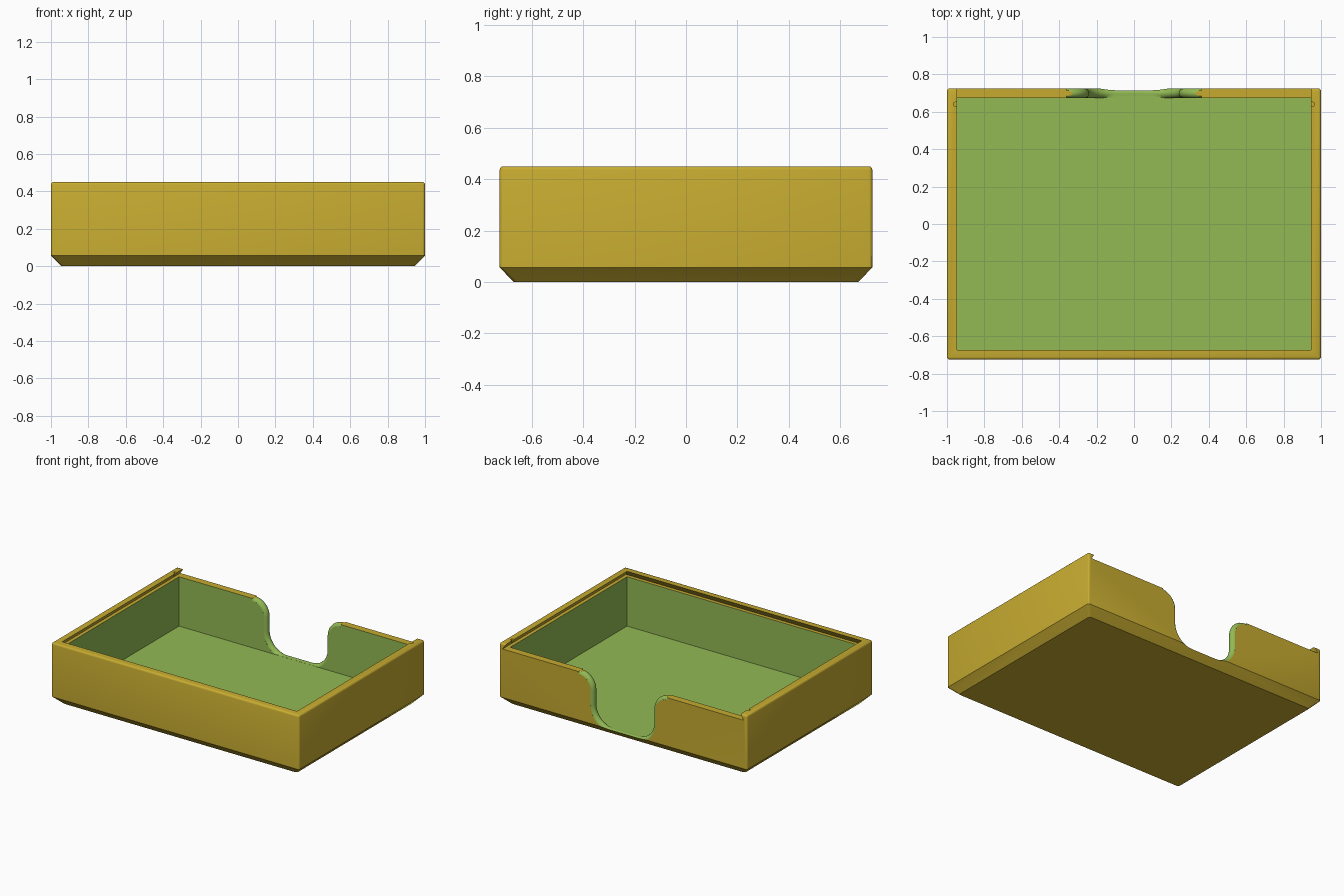
import bpy, bmesh, math

if "Cube" in bpy.data.objects:
    bpy.data.objects.remove(bpy.data.objects["Cube"], do_unlink=True)


def material(name, rgb):
    m = bpy.data.materials.new(name)
    m.use_nodes = True
    m.diffuse_color = (*rgb, 1)
    m.node_tree.nodes["Principled BSDF"].inputs["Base Color"].default_value = (*rgb, 1)
    return m


MATERIALS = [material("mustard_yellow", (0.57, 0.41, 0.03)),
             material("leaf_green", (0.29, 0.49, 0.09))]
YELLOW, GREEN = 0, 1


def loft(bm, loops):
    """Skin closed loops of equal length and cap both ends."""
    rings = [[bm.verts.new(p) for p in loop] for loop in loops]
    for a, b in zip(rings, rings[1:]):
        for i in range(len(a)):
            j = (i + 1) % len(a)
            bm.faces.new((a[i], a[j], b[j], b[i]))
    bm.faces.new(rings[0])
    bm.faces.new(rings[-1])
    bmesh.ops.recalc_face_normals(bm, faces=bm.faces)


def make_object(name, bm, colour):
    for f in bm.faces:
        f.material_index = colour
    mesh = bpy.data.meshes.new(name)
    bm.to_mesh(mesh)
    bm.free()
    for m in MATERIALS:
        mesh.materials.append(m)
    ob = bpy.data.objects.new(name, mesh)
    bpy.context.collection.objects.link(ob)
    return ob


def rect(x, y0, y1, z):
    return [(-x, y0, z), (x, y0, z), (x, y1, z), (-x, y1, z)]


def prism(name, loops, colour):
    bm = bmesh.new()
    loft(bm, loops)
    return make_object(name, bm, colour)


# Main dimensions
HX, HY, TOP, CHAMFER = 1.0, 0.725, 0.45, 0.055
IX, IY, FLOOR, LEDGE = 0.947, 0.673, 0.05, 0.41

# Outer block with chamfered base and softly rounded corners
bm = bmesh.new()
loft(bm, [rect(HX - CHAMFER, CHAMFER - HY, HY - CHAMFER, 0),
          rect(HX, -HY, HY, CHAMFER),
          rect(HX, -HY, HY, TOP)])
soft = [e for e in bm.edges
        if abs(e.verts[0].co.z - e.verts[1].co.z) > 0.01 or e.verts[0].co.z > TOP - 0.01]
bmesh.ops.bevel(bm, geom=soft, offset=0.014, segments=3, profile=0.5, affect='EDGES')
box = make_object("box_body", bm, YELLOW)

# Dovetail track for a sliding lid, open at the back
under, rise = 0.026, 0.02
lid_track = prism("lid_track_cutter", [
    rect(IX + under, -IY - under, HY + 0.1, LEDGE),
    rect(IX, -IY, HY + 0.1, TOP),
    rect(IX - rise, -IY + rise, HY + 0.1, TOP + 0.03)], YELLOW)

# Inner cavity
cavity = prism("cavity_cutter", [rect(IX, -IY, IY, FLOOR),
                                 rect(IX, -IY, IY, LEDGE + 0.008)], GREEN)


# Finger notch in the back wall, with a fully rounded edge
def notch_loop(y, grow, lowest):
    top_x, top_z, top_r = 0.36, 0.295, 0.12 - grow
    low_x, low_z, low_r = 0.10, 0.192, 0.14 + grow
    steps = 12
    half = []
    for i in range(steps + 1):
        a = math.pi / 2 * i / steps
        half.append((low_x + low_r * math.sin(a),
                     max(low_z - low_r * math.cos(a), lowest)))
    for i in range(steps + 1):
        a = math.pi / 2 * i / steps
        half.append((top_x - top_r * math.cos(a), top_z + top_r * math.sin(a)))
    half.append((top_x + 0.001, TOP + 0.1))
    right = [(x, y, z) for x, z in half]
    return right + [(-x, y, z) for x, z in reversed(half)]


middle, radius = (HY + IY) / 2, (HY - IY) / 2
sections = [notch_loop(IY - 0.03, radius * 0.85, FLOOR + 0.0005)]
for k in range(9):
    a = math.radians(-80 + 20 * k)
    grow = radius * (1 - math.cos(a))
    sections.append(notch_loop(middle + radius * math.sin(a), grow,
                               FLOOR + 0.0005 if a < 0 else 0))
sections.append(notch_loop(HY + 0.03, radius * 0.85, 0))
notch = prism("finger_notch_cutter", sections, GREEN)

cutters = [lid_track, cavity, notch]

# Small detent recesses near the open end of the track
for side, x in (("left", 0.953), ("right", -0.953)):
    circle = [(x + 0.012 * math.cos(t * math.pi / 8), 0.64 + 0.012 * math.sin(t * math.pi / 8))
              for t in range(16)]
    cutters.append(prism(side + "_detent_cutter",
                         [[(px, py, z) for px, py in circle] for z in (LEDGE + 0.002, TOP + 0.02)],
                         YELLOW))

# Carve the block
bpy.context.view_layer.objects.active = box
for c in cutters:
    c.hide_render = True
    mod = box.modifiers.new(c.name, 'BOOLEAN')
    mod.operation = 'DIFFERENCE'
    mod.solver = 'EXACT'
    mod.object = c
    bpy.ops.object.modifier_apply(modifier=mod.name)
for c in cutters:
    bpy.data.objects.remove(c, do_unlink=True)

bpy.ops.object.select_all(action='DESELECT')
box.select_set(True)
bpy.ops.object.shade_smooth_by_angle(angle=math.radians(30))
